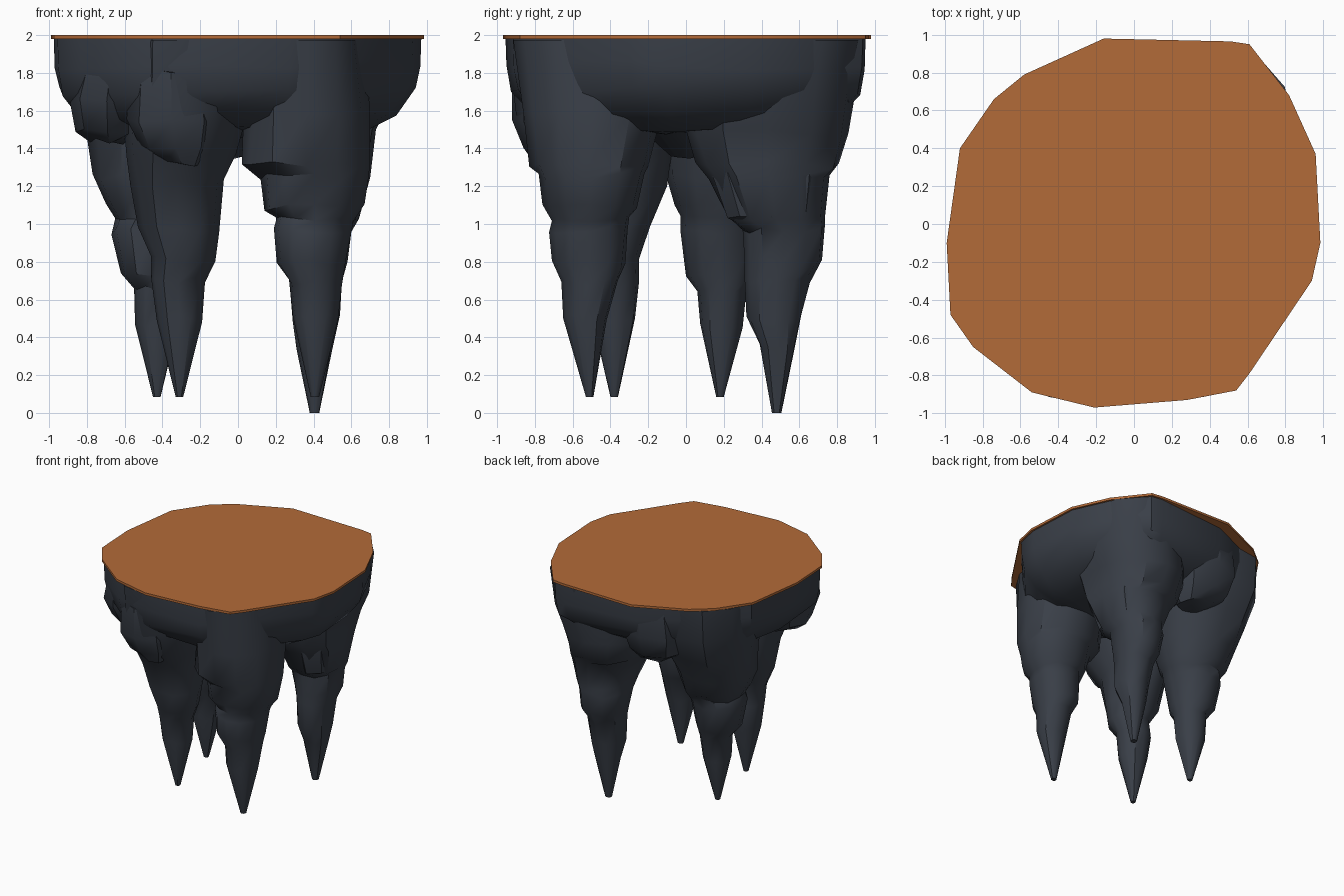
import bpy, bmesh, math, random
random.seed(4)


def material(name, rgb):
    m = bpy.data.materials.new(name)
    m.diffuse_color = (*rgb, 1)
    return m


EARTH = material("orange earth", (0.45, 0.145, 0.04))
ROCK = material("dark slate", (0.042, 0.050, 0.065))


def loft(name, rings, mat, angle=38):
    """Skin a stack of equal-length rings, top to bottom or bottom to top, with closed ends."""
    bm = bmesh.new()
    loops = [[bm.verts.new(p) for p in r] for r in rings]
    n = len(loops[0])
    for a, b in zip(loops, loops[1:]):
        for i in range(n):
            bm.faces.new((a[i], a[(i + 1) % n], b[(i + 1) % n], b[i]))
    bm.faces.new(loops[0])
    bm.faces.new(loops[-1])
    bmesh.ops.recalc_face_normals(bm, faces=bm.faces)
    me = bpy.data.meshes.new(name)
    bm.to_mesh(me)
    bm.free()
    ob = bpy.data.objects.new(name, me)
    bpy.context.collection.objects.link(ob)
    me.materials.append(mat)
    bpy.ops.object.select_all(action='DESELECT')
    ob.select_set(True)
    bpy.context.view_layer.objects.active = ob
    bpy.ops.object.shade_smooth_by_angle(angle=math.radians(angle))
    return ob


def spike(name, boxes, sides=12, rough=0.05):
    """Rough rock whose rings fit boxes (z, x min, x max, y min, y max)."""
    lumps = [random.uniform(-rough, rough) for _ in range(sides)]
    rings = []
    for z, x0, x1, y0, y1 in boxes:
        ring = []
        for i in range(sides):
            a = math.tau * i / sides
            axis = i % (sides // 4) == 0          # keep the measured silhouette
            k = 1 if axis else 1.03 + lumps[i] + random.uniform(-rough, rough) / 2
            dz = 0 if z < 0.1 or z > 1.9 else random.uniform(-0.02, 0.02)
            ring.append(((x0 + x1) / 2 + k * math.cos(a) * (x1 - x0) / 2,
                         (y0 + y1) / 2 + k * math.sin(a) * (y1 - y0) / 2, z + dz))
        rings.append(ring)
    return loft(name, rings, ROCK)


# Thin earth cap
outline = [(-.16, .98), (.51, .965), (.61, .95), (.82, .68), (.96, .37), (.985, -.1),
           (.94, -.3), (.61, -.79), (.54, -.88), (.28, -.93), (-.21, -.97), (-.54, -.89),
           (-.85, -.65), (-.97, -.48), (-.99, -.1), (-.92, .4), (-.74, .66), (-.58, .79)]
loft("earth_cap", [[(x, y, z) for x, y in outline] for z in (1.98, 2.0)], EARTH, 30)


# Rock skirt under the cap, set back along the back-left and front-right edges
def inset(x, y):
    return 0.92 if (x < 0 and y > .6) or (x > .5 and y < -.5) else 0.99


body = []
for z, s in ((1.979, .995), (1.84, .99), (1.70, .965), (1.58, .86), (1.50, .68), (1.46, .35)):
    body.append([(x * s * inset(x, y), y * s * inset(x, y),
                  z + (0 if z > 1.9 else random.uniform(-.03, .03))) for x, y in outline])
loft("rock_skirt", body, ROCK)

# Four hanging rock spikes
spike("front_left_spike", [
    (.085, -.33, -.29, -.40, -.36), (.5, -.43, -.19, -.50, -.27), (.70, -.46, -.175, -.52, -.25),
    (.81, -.46, -.12, -.57, -.25), (.97, -.53, -.10, -.61, -.19), (1.22, -.57, -.075, -.68, -.10),
    (1.36, -.59, -.01, -.80, -.08), (1.6, -.61, .05, -.90, -.05), (1.975, -.61, .08, -.945, .0)])
spike("front_right_spike", [
    (.085, .385, .43, -.53, -.49), (.5, .29, .53, -.65, -.42), (.69, .27, .55, -.66, -.36),
    (.79, .205, .57, -.71, -.32), (.97, .19, .60, -.725, -.31), (1.03, .205, .61, -.71, -.30),
    (1.09, .14, .67, -.76, -.26), (1.25, .12, .69, -.78, -.22), (1.31, .02, .70, -.83, -.2),
    (1.6, .03, .70, -.86, -.12), (1.975, .07, .66, -.915, -.05)])
spike("back_right_spike", [
    (0, .38, .43, .455, .505), (.35, .31, .50, .39, .58), (.50, .29, .54, .32, .61),
    (.70, .27, .55, .31, .655), (.80, .24, .58, .31, .72), (.97, .2, .60, .30, .735),
    (1.03, .2, .64, .22, .735), (1.25, .12, .70, .12, .76), (1.31, .06, .71, .05, .81),
    (1.48, .0, .73, .0, .86), (1.66, .0, .82, -.02, .89), (1.975, .0, .83, -.02, .95)])
spike("back_left_spike", [
    (.085, -.45, -.41, .16, .20), (.46, -.545, -.32, .075, .30), (.66, -.55, -.30, .06, .32),
    (.74, -.62, -.27, .0, .37), (.96, -.67, -.23, -.03, .41), (1.03, -.65, -.2, -.03, .42),
    (1.09, -.70, -.17, -.06, .47), (1.25, -.77, -.12, -.10, .52), (1.48, -.80, -.05, -.12, .64),
    (1.7, -.86, .0, -.15, .74), (1.975, -.87, .02, -.15, .76)])

# Smaller hanging lumps that thicken the spike roots
spike("front_left_lump", [
    (1.44, -.78, -.58, -.55, -.25), (1.50, -.86, -.52, -.62, -.2),
    (1.66, -.89, -.5, -.72, -.15), (1.84, -.84, -.5, -.74, -.15)], 8)
spike("front_bulge", [
    (1.32, -.40, -.20, -.80, -.55), (1.40, -.52, -.14, -.86, -.5),
    (1.55, -.59, -.11, -.92, -.5), (1.82, -.57, -.14, -.92, -.5)], 8)
spike("right_lump", [
    (.97, .42, .56, .35, .66), (1.05, .36, .64, .22, .69), (1.26, .33, .69, .14, .72),
    (1.52, .3, .71, .13, .74)], 8)
spike("back_lump", [
    (1.40, -.25, .0, .45, .70), (1.50, -.40, .08, .35, .82),
    (1.68, -.45, .12, .3, .88), (1.9, -.42, .12, .3, .88)], 8)
spike("middle_lump", [
    (1.36, -.12, .08, -.08, .12), (1.46, -.25, .25, -.2, .25), (1.6, -.4, .4, -.4, .4)], 8)
